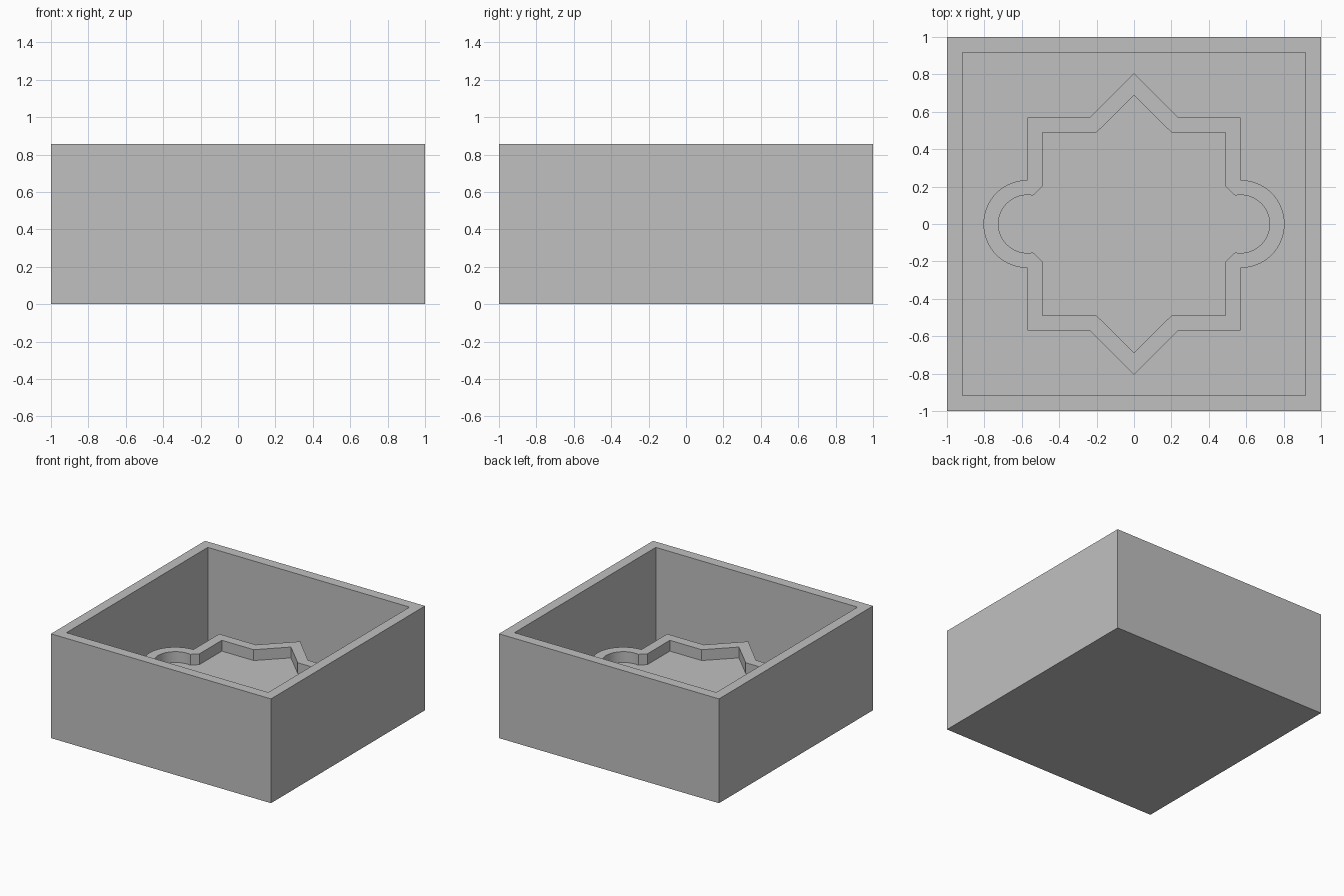
import bpy, bmesh, math

if "Cube" in bpy.data.objects:
    bpy.data.objects.remove(bpy.data.objects["Cube"])

HEIGHT, WALL = 0.857, 0.083      # tray height, wall and base thickness
RIM_Z, RECESS_Z = 0.371, 0.282   # top of the star block, floor of its recess
ARC = 16                         # segments per quarter lobe

grey = bpy.data.materials.new("plain grey")
grey.diffuse_color = (0.53, 0.53, 0.53, 1)
grey.use_nodes = True
grey.node_tree.nodes["Principled BSDF"].inputs["Base Color"].default_value = grey.diffuse_color


def finish(bm, name):
    bmesh.ops.recalc_face_normals(bm, faces=bm.faces)
    mesh = bpy.data.meshes.new(name)
    bm.to_mesh(mesh)
    bm.free()
    mesh.materials.append(grey)
    ob = bpy.data.objects.new(name, mesh)
    bpy.context.collection.objects.link(ob)
    return ob


def lobe(radius, start):
    """Arc from the start angle down to the x axis, centred on the block's side."""
    angles = [math.radians(start * (1 - i / ARC)) for i in range(ARC + 1)]
    return [(0.57 + radius * math.cos(a), radius * math.sin(a)) for a in angles]


def full_loop(quarter):
    """Mirror a quarter outline (from +y tip to +x axis) into a closed loop."""
    half = quarter + [(x, -y) for x, y in quarter[-2::-1]]
    return half + [(-x, y) for x, y in half[-2:0:-1]]


# Open square tray: inset the top of a box and push it down to the base
bm = bmesh.new()
bmesh.ops.create_cube(bm, size=2)
for v in bm.verts:
    v.co.z = HEIGHT if v.co.z > 0 else 0
top = max(bm.faces, key=lambda f: f.calc_center_median().z)
bmesh.ops.inset_region(bm, faces=[top], thickness=WALL, use_even_offset=True)
well = bmesh.ops.extrude_discrete_faces(bm, faces=[top])["faces"][0]
for v in well.verts:
    v.co.z = WALL
finish(bm, "tray")

# Star block with two pointed tips, two round lobes and a matching recess
outer = full_loop([(0, 0.807), (0.237, 0.57), (0.57, 0.57), (0.57, 0.4)] + lobe(0.235, 90))
inner = full_loop([(0, 0.687), (0.2, 0.49), (0.49, 0.49), (0.49, 0.2)] + lobe(0.155, 101))
bm = bmesh.new()
rings = [[bm.verts.new((x, y, z)) for x, y in outline]
         for outline, z in ((outer, WALL), (outer, RIM_Z), (inner, RIM_Z), (inner, RECESS_Z))]
for a, b in zip(rings, rings[1:]):
    for i in range(len(a)):
        bm.faces.new((a[i - 1], a[i], b[i], b[i - 1]))
bm.faces.new(rings[-1])
block = finish(bm, "star_block")
block.select_set(True)
bpy.context.view_layer.objects.active = block
bpy.ops.object.shade_smooth_by_angle(angle=math.radians(30))
